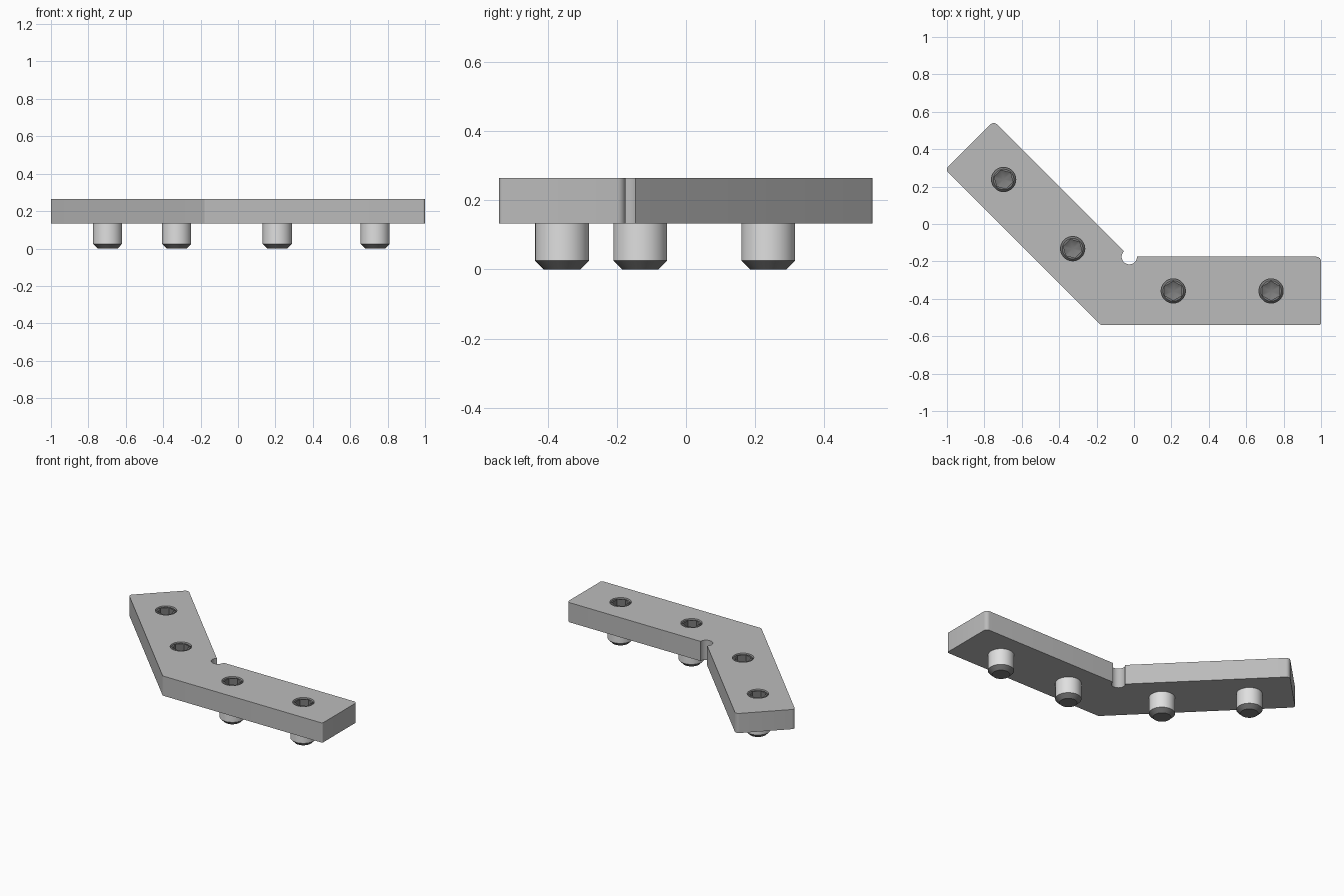
import bpy, bmesh
from math import pi, cos, sin, tan
from mathutils import Vector

if "Cube" in bpy.data.objects:
    bpy.data.objects.remove(bpy.data.objects["Cube"], do_unlink=True)

PLATE_Z, PLATE_TOP = 0.133, 0.264
HOLE_RADIUS = 0.065
# x, y and turn of each screw
SCREWS = [(-0.697, 0.238, -pi / 12), (-0.328, -0.132, -pi / 12),
          (0.21, -0.358, pi / 6), (0.733, -0.358, pi / 6)]


def material(name, value):
    mat = bpy.data.materials.new(name)
    mat.use_nodes = True
    colour = (value, value, value, 1)
    mat.diffuse_color = colour
    mat.node_tree.nodes["Principled BSDF"].inputs["Base Color"].default_value = colour
    return mat


plate_grey = material("plate grey", 0.5)
shaft_grey = material("light steel", 0.74)
dark_grey = material("dark steel", 0.2)


def smooth(obj):
    bpy.ops.object.select_all(action='DESELECT')
    obj.select_set(True)
    bpy.context.view_layer.objects.active = obj
    bpy.ops.object.shade_smooth_by_angle(angle=pi / 6)


def circle(x, y, radius, start=0, sweep=2 * pi, steps=36):
    return [Vector((x + radius * cos(start + sweep * i / steps),
                    y + radius * sin(start + sweep * i / steps)))
            for i in range(steps)]


def fillet(before, corner, after, radius, steps=6):
    """Arc that rounds a convex corner of an anticlockwise outline."""
    a, b = (corner - before).normalized(), (after - corner).normalized()
    turn = a.angle(b)
    start = corner - a * radius * tan(turn / 2)
    side = Vector((-a.y, a.x))
    centre = start + side * radius
    return [centre - side * radius * cos(turn * i / steps) + a * radius * sin(turn * i / steps)
            for i in range(steps + 1)]


# Bent plate: rounded outer corners and a round relief notch at the inner bend
corners = [((-0.177, -0.54), 0.015), ((1, -0.54), 0.012), ((1, -0.175), 0.025),
           ((-0.025, -0.175), None), ((-0.75, 0.55), 0.025), ((-1.0085, 0.2915), 0.02)]
outline = []
for i, (point, radius) in enumerate(corners):
    here = Vector(point)
    if radius is None:
        outline += circle(here.x, here.y, 0.041, 0, -1.25 * pi, 24)
        outline += circle(here.x, here.y, 0.041, -1.25 * pi, 0, 1)
    else:
        before = Vector(corners[i - 1][0])
        after = Vector(corners[(i + 1) % len(corners)][0])
        outline += fillet(before, here, after, radius)

curve = bpy.data.curves.new("angle_plate", 'CURVE')
curve.dimensions = '2D'
curve.fill_mode = 'BOTH'
curve.extrude = (PLATE_TOP - PLATE_Z) / 2
for loop in [outline] + [circle(x, y, HOLE_RADIUS) for x, y, turn in SCREWS]:
    spline = curve.splines.new('POLY')
    spline.points.add(len(loop) - 1)
    for p, co in zip(spline.points, loop):
        p.co = (co.x, co.y, 0, 1)
    spline.use_cyclic_u = True
curve.materials.append(plate_grey)
plate = bpy.data.objects.new("angle_plate", curve)
plate.location.z = (PLATE_Z + PLATE_TOP) / 2
bpy.context.collection.objects.link(plate)
bpy.ops.object.select_all(action='DESELECT')
plate.select_set(True)
bpy.context.view_layer.objects.active = plate
bpy.ops.object.convert(target='MESH')
smooth(plate)

# Grub screw: chamfered cylinder with a hexagonal socket and a conical socket floor
SIDES = 36


def hexagon(apothem):
    step = 2 * pi / SIDES
    return [apothem / cos((i * step) % (pi / 3) - pi / 6) if i % 6 else apothem / cos(pi / 6)
            for i in range(SIDES)]


def round_ring(radius):
    return [radius] * SIDES


rings = [(round_ring(0.053), 0), (round_ring(0.078), 0.025),
         (round_ring(0.078), 0.237), (round_ring(0.055), 0.26),
         (hexagon(0.044), 0.26), (hexagon(0.044), 0.19)]
bm = bmesh.new()
loops = [[bm.verts.new((r * cos(2 * pi * i / SIDES), r * sin(2 * pi * i / SIDES), z))
          for i, r in enumerate(radii)] for radii, z in rings]
bm.faces.new(loops[0][::-1])
for level, (low, high) in enumerate(zip(loops, loops[1:])):
    for i in range(SIDES):
        j = (i + 1) % SIDES
        face = bm.faces.new((low[i], low[j], high[j], high[i]))
        face.material_index = 1 if level == 1 else 0
tip = bm.verts.new((0, 0, 0.165))
for i in range(SIDES):
    bm.faces.new((loops[-1][i], loops[-1][(i + 1) % SIDES], tip))
bmesh.ops.recalc_face_normals(bm, faces=bm.faces)
mesh = bpy.data.meshes.new("grub_screw")
bm.to_mesh(mesh)
bm.free()
mesh.materials.append(dark_grey)
mesh.materials.append(shaft_grey)

for n, (x, y, turn) in enumerate(SCREWS, 1):
    screw = bpy.data.objects.new(f"grub_screw_{n}", mesh)
    screw.location = (x, y, 0)
    screw.rotation_euler.z = turn
    bpy.context.collection.objects.link(screw)
smooth(screw)
